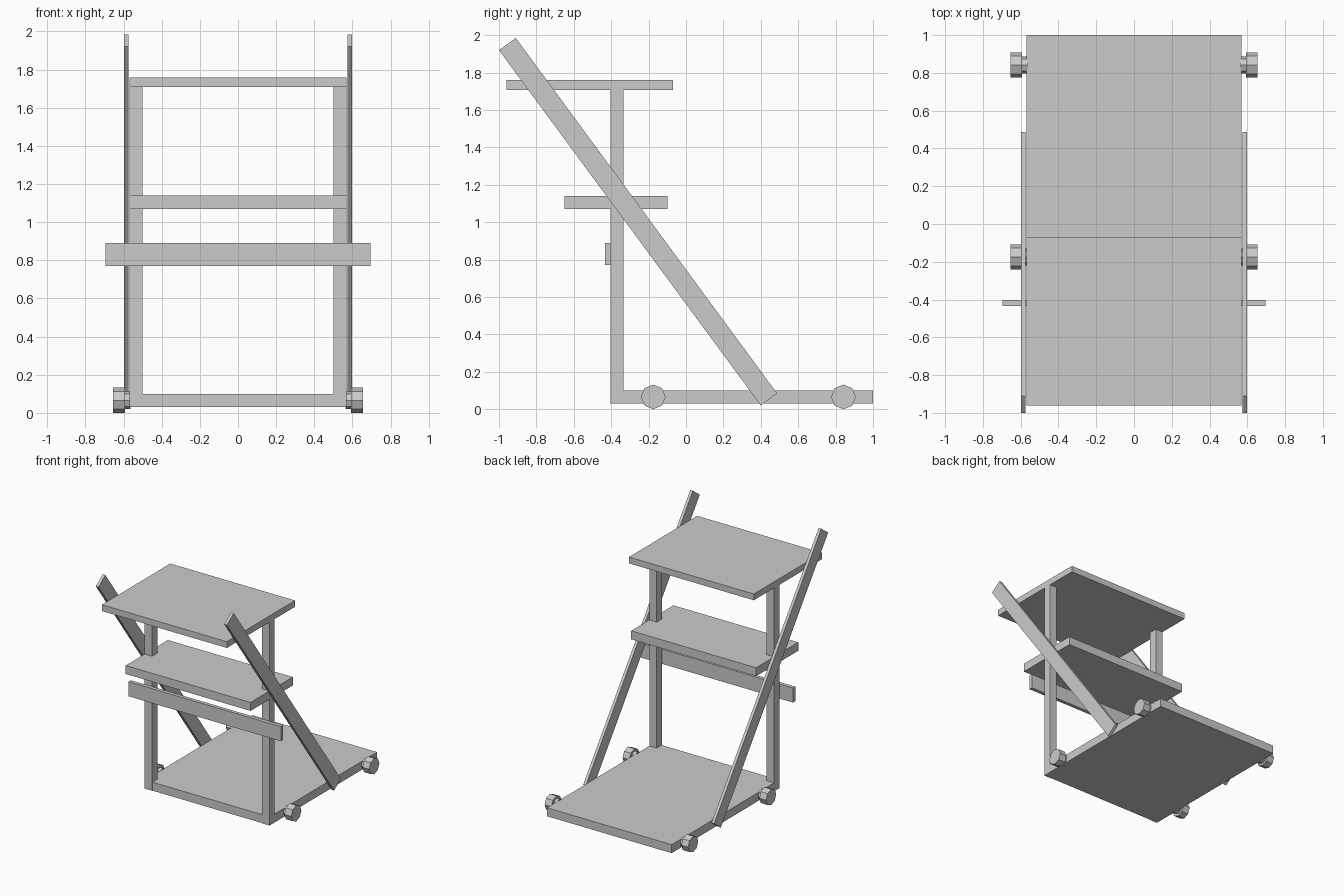
import bpy, bmesh, math

if "Cube" in bpy.data.objects:
    bpy.data.objects.remove(bpy.data.objects["Cube"])


def new_object(name, bm):
    bmesh.ops.recalc_face_normals(bm, faces=bm.faces)
    mesh = bpy.data.meshes.new(name)
    bm.to_mesh(mesh)
    bm.free()
    obj = bpy.data.objects.new(name, mesh)
    bpy.context.collection.objects.link(obj)
    return obj


def prism(name, profile, x0, x1):
    """Extrude a (y, z) profile from x0 to x1."""
    bm = bmesh.new()
    face = bm.faces.new([bm.verts.new((x0, y, z)) for y, z in profile])
    ext = bmesh.ops.extrude_face_region(bm, geom=[face])
    verts = [v for v in ext["geom"] if isinstance(v, bmesh.types.BMVert)]
    bmesh.ops.translate(bm, verts=verts, vec=(x1 - x0, 0, 0))
    return new_object(name, bm)


def box(name, x0, x1, y0, y1, z0, z1):
    return prism(name, [(y0, z0), (y1, z0), (y1, z1), (y0, z1)], x0, x1)


def octagon(y, z, r):
    return [(y + r * math.cos(i * math.pi / 4), z + r * math.sin(i * math.pi / 4))
            for i in range(8)]


def mirror(obj):
    obj.modifiers.new("Mirror", 'MIRROR').use_axis[0] = True


# Horizontal boards
box("base_platform", -0.57, 0.57, -0.40, 1.0, 0.03, 0.10)
box("middle_shelf", -0.57, 0.57, -0.65, -0.10, 1.07, 1.14)
box("top_shelf", -0.57, 0.57, -0.96, -0.07, 1.708, 1.76)

# Front crossbar
box("front_crossbar", -0.695, 0.695, -0.433, -0.403, 0.77, 0.89)

# Uprights
mirror(box("upright_post", 0.502, 0.57, -0.403, -0.335, 0.03, 1.71))

# Diagonal side braces
brace = [(0.40, 0.02), (0.487, 0.085), (-0.91, 1.985), (-1.0, 1.92)]
mirror(prism("diagonal_brace", brace, 0.574, 0.598))

# Wheels and axle stubs
for label, y in (("front", -0.175), ("rear", 0.842)):
    mirror(prism(label + "_wheel", octagon(y, 0.066, 0.066), 0.593, 0.655))
    mirror(prism(label + "_axle", octagon(y, 0.066, 0.046), 0.565, 0.595))
